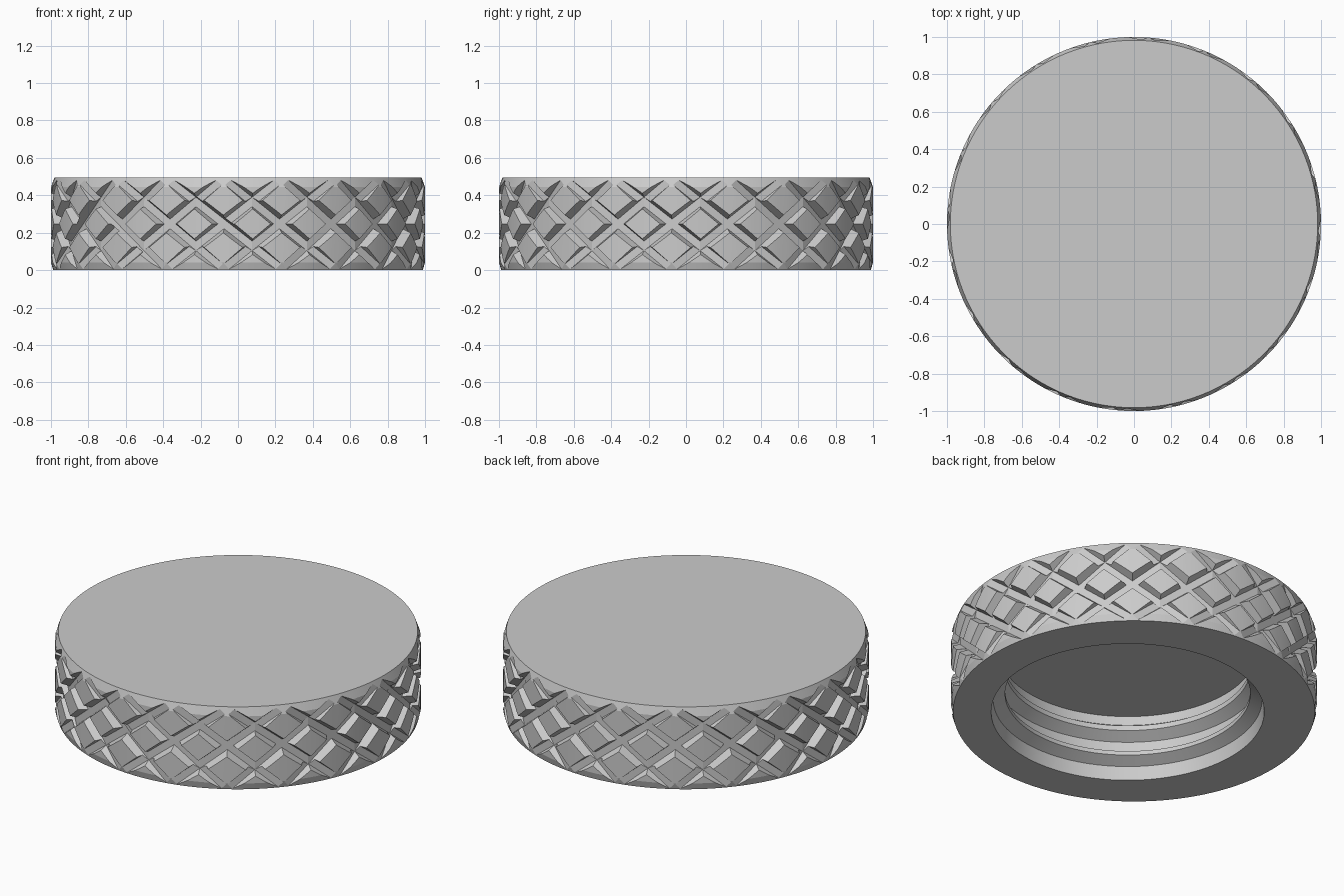
import bpy, bmesh, math
from mathutils import Matrix, Vector

if "Cube" in bpy.data.objects:
    bpy.data.objects.remove(bpy.data.objects["Cube"])

SEG = 120
HEIGHT = 0.494
FLOOR_R = 0.95          # radius where each straight groove is deepest
GROOVES = 20

grey = bpy.data.materials.new("light_grey")
grey.diffuse_color = (0.6, 0.6, 0.6, 1)
grey.use_nodes = True
grey.node_tree.nodes["Principled BSDF"].inputs["Base Color"].default_value = grey.diffuse_color


def finish(name, bm):
    bmesh.ops.recalc_face_normals(bm, faces=bm.faces)
    me = bpy.data.meshes.new(name)
    bm.to_mesh(me)
    bm.free()
    me.materials.append(grey)
    ob = bpy.data.objects.new(name, me)
    bpy.context.collection.objects.link(ob)
    return ob


def revolve(name, profile, cx=0.0, cy=0.0):
    """Solid of revolution, closed by flat caps at both ends."""
    bm = bmesh.new()
    rings = []
    for r, z in profile:
        rings.append([bm.verts.new((cx + r * math.cos(2 * math.pi * i / SEG),
                                    cy + r * math.sin(2 * math.pi * i / SEG), z))
                      for i in range(SEG)])
    for a, b in zip(rings, rings[1:]):
        for i in range(SEG):
            j = (i + 1) % SEG
            bm.faces.new((a[i], a[j], b[j], b[i]))
    bm.faces.new(rings[0])
    bm.faces.new(rings[-1])
    return finish(name, bm)


def groove_set(name, tilt):
    """Ring of straight tapered bars, tangent to the side and tilted one way."""
    bm = bmesh.new()
    for k in range(GROOVES):
        place = (Matrix.Translation((0, 0, HEIGHT / 2))
                 @ Matrix.Rotation(math.radians(-4.5 + 360 / GROOVES * k), 4, 'Z')
                 @ Matrix.Rotation(tilt, 4, 'X'))
        for v in bmesh.ops.create_cube(bm, size=2)['verts']:
            inner = v.co.x < 0
            v.co = place @ Vector((FLOOR_R if inner else 1.1,
                                   v.co.y * 0.55,
                                   v.co.z * (0.02 if inner else 0.0725)))
    return finish(name, bm)


def cut(ob, cutter):
    cutter.hide_render = True
    mod = ob.modifiers.new("cut", 'BOOLEAN')
    mod.operation = 'DIFFERENCE'
    mod.solver = 'EXACT'
    mod.object = cutter
    bpy.context.view_layer.objects.active = ob
    bpy.ops.object.modifier_apply(modifier=mod.name)
    bpy.data.objects.remove(cutter)


# cap body with slightly chamfered rims
cap = revolve("knurled_cap", [(0.988, 0), (1.0, 0.04), (1.0, 0.445), (0.982, HEIGHT)])

# crossing diagonal grooves that leave raised diamonds
slope = math.atan(0.1175 / (FLOOR_R * math.tan(math.radians(9))))
cut(cap, groove_set("groove_cutter_left", slope))
cut(cap, groove_set("groove_cutter_right", -slope))

# threaded recess underneath, with two inward ridges
cut(cap, revolve("recess_cutter", [
    (0.746, -0.05), (0.746, 0), (0.735, 0.08), (0.67, 0.115), (0.67, 0.14),
    (0.73, 0.17), (0.73, 0.23), (0.67, 0.27), (0.67, 0.30),
    (0.70, 0.32), (0.70, 0.375)], 0.02, -0.03))

# smooth round surfaces, crisp groove edges
bpy.ops.object.select_all(action='DESELECT')
cap.select_set(True)
bpy.context.view_layer.objects.active = cap
bpy.ops.object.shade_smooth_by_angle(angle=math.radians(15))
